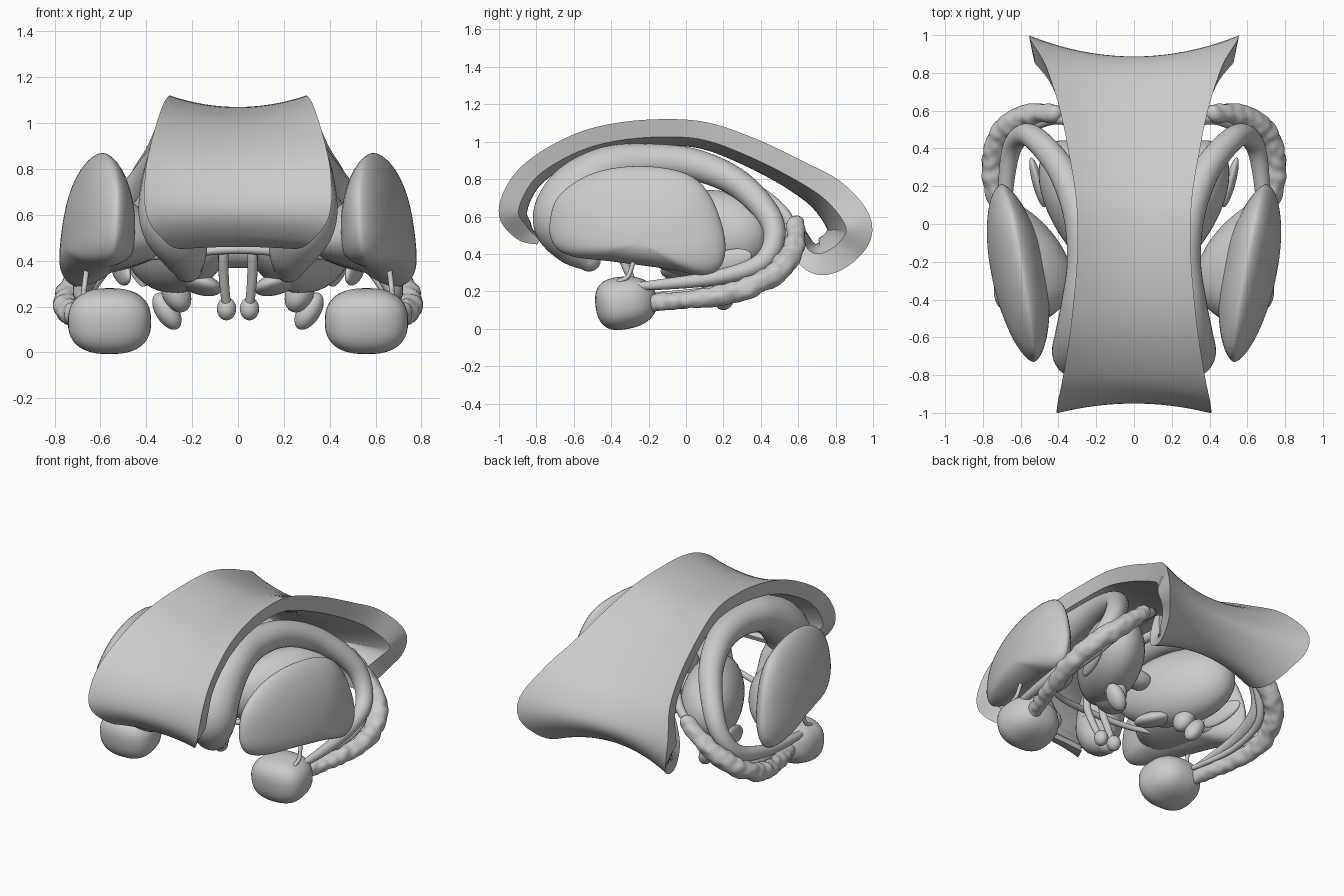
import bpy, bmesh, math
from mathutils import Vector, Matrix, noise

if "Cube" in bpy.data.objects:
    bpy.data.objects.remove(bpy.data.objects["Cube"])


def catmull(pts, n, closed=False):
    # smooth interpolation through tuples of any length
    m, out = len(pts), []
    get = (lambda i: pts[i % m]) if closed else (lambda i: pts[max(0, min(m - 1, i))])
    for i in range(m if closed else m - 1):
        a, b, c, d = get(i - 1), get(i), get(i + 1), get(i + 2)
        for k in range(n):
            t = k / n
            out.append(tuple(0.5 * (2 * q + (r - p) * t + (2 * p - 5 * q + 4 * r - s) * t * t
                                    + (3 * q - p - 3 * r + s) * t ** 3)
                             for p, q, r, s in zip(a, b, c, d)))
    if not closed:
        out.append(tuple(pts[-1]))
    return out


def finish(bm, name, mirror=True, angle=60):
    bmesh.ops.recalc_face_normals(bm, faces=bm.faces)
    me = bpy.data.meshes.new(name)
    bm.to_mesh(me)
    bm.free()
    ob = bpy.data.objects.new(name, me)
    bpy.context.collection.objects.link(ob)
    bpy.ops.object.select_all(action='DESELECT')
    ob.select_set(True)
    bpy.context.view_layer.objects.active = ob
    bpy.ops.object.shade_smooth_by_angle(angle=math.radians(angle))
    if mirror:
        ob.modifiers.new("Mirror", 'MIRROR').use_mirror_merge = False
    return ob


def loft(rings, name, mirror=True, angle=60):
    bm = bmesh.new()
    vs = [[bm.verts.new(p) for p in r] for r in rings]
    n = len(vs[0])
    for a, b in zip(vs, vs[1:]):
        for i in range(n):
            bm.faces.new((a[i], a[(i + 1) % n], b[(i + 1) % n], b[i]))
    bm.faces.new(vs[0])
    bm.faces.new(vs[-1][::-1])
    return finish(bm, name, mirror, angle)


def tube(pts, name, mirror=True, seg=20, n=8, bump=0.0):
    # swept round tube, path points are (x, y, z, radius), ends rounded
    path = [(Vector(p[:3]), p[3]) for p in catmull(pts, n)]
    caps = [math.radians(a) for a in (85, 65, 45, 20)]
    d0 = (path[0][0] - path[1][0]).normalized()
    d1 = (path[-1][0] - path[-2][0]).normalized()
    (p0, r0), (p1, r1) = path[0], path[-1]
    path = ([(p0 + d0 * r0 * math.sin(a), r0 * math.cos(a)) for a in caps] + path
            + [(p1 + d1 * r1 * math.sin(a), r1 * math.cos(a)) for a in caps[::-1]])
    rings, u = [], Vector((1, 0.1, 0.05))
    for i, (p, r) in enumerate(path):
        t = (path[min(i + 1, len(path) - 1)][0] - path[max(i - 1, 0)][0]).normalized()
        u = (u - t * u.dot(t)).normalized()
        v = t.cross(u)
        ring = []
        for k in range(seg):
            a = math.tau * k / seg
            q = p + (u * math.cos(a) + v * math.sin(a)) * r
            if bump:
                q += (q - p) * bump * noise.noise(q * 19)
            ring.append(q)
        rings.append(ring)
    return loft(rings, name, mirror)


def blob(name, c, r, rot=(0, 0, 0), power=1.0, mirror=True, taper=0.0):
    # ellipsoid; power < 1 makes it boxier, taper narrows it toward +y
    bm = bmesh.new()
    bmesh.ops.create_uvsphere(bm, u_segments=40, v_segments=24, radius=1)
    R = Matrix.Rotation(math.radians(rot[2]), 3, 'Z') @ Matrix.Rotation(math.radians(rot[1]), 3, 'Y') \
        @ Matrix.Rotation(math.radians(rot[0]), 3, 'X')
    for v in bm.verts:
        p = Vector([math.copysign(abs(q) ** power, q) * s for q, s in zip(v.co, r)])
        k = 1 - taper * v.co.y
        p.x *= k
        p.z *= k
        v.co = R @ p + Vector(c)
    return finish(bm, name, mirror)


def lens(outline, name, centre, xmid, h_out, h_in, p_out=1.0, p_in=1.0):
    # closed side outline (y, z) inflated outward and inward in x around a centre
    ol = catmull(outline, 5, True)
    cy, cz = centre
    rings = []
    for j in range(1, 32):
        a = math.pi * j / 32
        s, w = math.sin(a), math.cos(a)
        off = h_out * w ** p_out if w > 0 else -h_in * (-w) ** p_in
        rings.append([(xmid(cy + (y - cy) * s, cz + (z - cz) * s) + off,
                       cy + (y - cy) * s, cz + (z - cz) * s) for y, z in ol])
    return loft(rings, name)


# corpus callosum: arched saddle-shaped sheet (y, z, half width, edge lift, thickness)
stations = [(-.79, .46, .25, .01, .03), (-.88, .50, .31, .03, .08), (-.95, .61, .40, .05, .10),
            (-.91, .75, .405, .05, .10), (-.80, .87, .38, .05, .09), (-.60, .985, .345, .05, .09),
            (-.40, 1.045, .32, .05, .09), (-.15, 1.07, .30, .05, .09), (.10, 1.05, .305, .055, .09),
            (.35, .96, .345, .06, .095), (.60, .83, .40, .07, .10), (.78, .71, .47, .09, .12),
            (.885, .55, .555, .11, .13), (.84, .44, .485, .10, .12), (.73, .37, .42, .085, .11),
            (.64, .40, .37, .06, .08), (.60, .50, .34, .03, .05), (.59, .58, .32, .01, .02)]
path = catmull(stations, 6)
us = [-1 + i / 10 for i in range(21)]
rings = []
for i, (y, z, w, lift, t) in enumerate(path):
    a, b = path[max(i - 1, 0)], path[min(i + 1, len(path) - 1)]
    d = Vector((b[0] - a[0], b[1] - a[1])).normalized()
    ny, nz = -d.y, d.x
    pt = lambda u, o: (u * w, y + ny * (lift * u * u - o), z + nz * (lift * u * u - o))
    # underside is drawn in slightly, so the edge is bevelled inward
    rings.append([pt(u, 0) for u in us] + [pt(u * .95, t) for u in reversed(us)])
loft(rings, "corpus_callosum", mirror=False, angle=50)

# caudate nucleus with its long curling tail
tube([(.22, -.52, .37, .065), (.24, -.61, .45, .11), (.29, -.68, .58, .14), (.28, -.60, .74, .14),
      (.27, -.42, .86, .115), (.26, -.2, .895, .095), (.29, .05, .875, .085), (.38, .28, .775, .075),
      (.51, .44, .61, .065), (.59, .47, .47, .057), (.65, .39, .345, .05), (.68, .17, .275, .04),
      (.68, -.1, .24, .03), (.66, -.35, .22, .017)], "caudate_nucleus", seg=28)

# thin strand rising from the tail tip
tube([(.66, -.35, .22, .014), (.67, -.36, .25, .013), (.67, -.31, .28, .012),
      (.66, -.28, .36, .012)], "tail_strand", seg=10)

# putamen: large outer body, with the pallidum wedge on its inner side
xm = lambda y, z: .61 + .17 * (y + .25) - .07 * (z - .57)
lens([(-.73, .55), (-.68, .71), (-.5, .83), (-.25, .87), (0, .83), (.13, .71), (.205, .5),
      (.195, .35), (.1, .285), (-.1, .32), (-.4, .36), (-.6, .385), (-.70, .44)],
     "putamen", (-.24, .46), xm, .14, .15, 1.15, 1.3)
lens([(-.52, .5), (-.42, .64), (-.2, .69), (.0, .62), (.1, .46), (.05, .35), (-.15, .35), (-.42, .39)],
     "pallidum", (-.27, .45), lambda y, z: xm(y, z) - .07, .05, .22, 1, 1.7)

# thalamus and the small nuclei beneath it
blob("thalamus", (.26, .08, .50), (.185, .39, .24), (0, 0, -25), taper=-.12)
blob("rear_lower_nucleus", (.31, .20, .18), (.05, .06, .09), (0, 32, 0))
blob("inner_lower_nucleus", (.27, .15, .26), (.06, .07, .09), (0, 25, 0))
blob("subthalamic_nucleus", (.17, -.02, .30), (.10, .12, .045), (0, -20, -25))
blob("lateral_leaf", (.51, .22, .36), (.028, .14, .06), (15, 0, -15))
blob("thalamic_bridge", (0, .02, .5), (.12, .07, .06), mirror=False)

# amygdala
blob("amygdala", (.56, -.32, .14), (.18, .165, .14), (8, 0, 0), power=.8, taper=.12)

# hippocampus: lumpy curved band
tube([(.60, -.28, .13, .045), (.66, -.1, .145, .045), (.72, .1, .165, .05), (.75, .3, .21, .056),
      (.705, .48, .30, .06), (.57, .57, .42, .058), (.42, .59, .56, .045)],
     "hippocampus", seg=28, n=16, bump=.22)

# fornix with the two round bodies at its front foot
tube([(.05, -.26, .2, .02), (.062, -.32, .33, .022), (.062, -.37, .48, .024), (.05, -.32, .66, .028),
      (.05, -.12, .78, .03), (.09, .15, .81, .03), (.17, .36, .75, .03), (.34, .54, .60, .028),
      (.50, .53, .46, .025), (.64, .42, .28, .024), (.67, .15, .21, .02), (.60, -.15, .18, .016)],
     "fornix", seg=14)
blob("mammillary_body", (.05, -.25, .19), (.042, .045, .05))

# front cross strand
tube([(-.45, -.27, .41, .014), (-.25, -.36, .43, .018), (0, -.40, .45, .02), (.25, -.36, .43, .018),
      (.45, -.27, .41, .014)], "front_commissure", mirror=False, seg=12)
